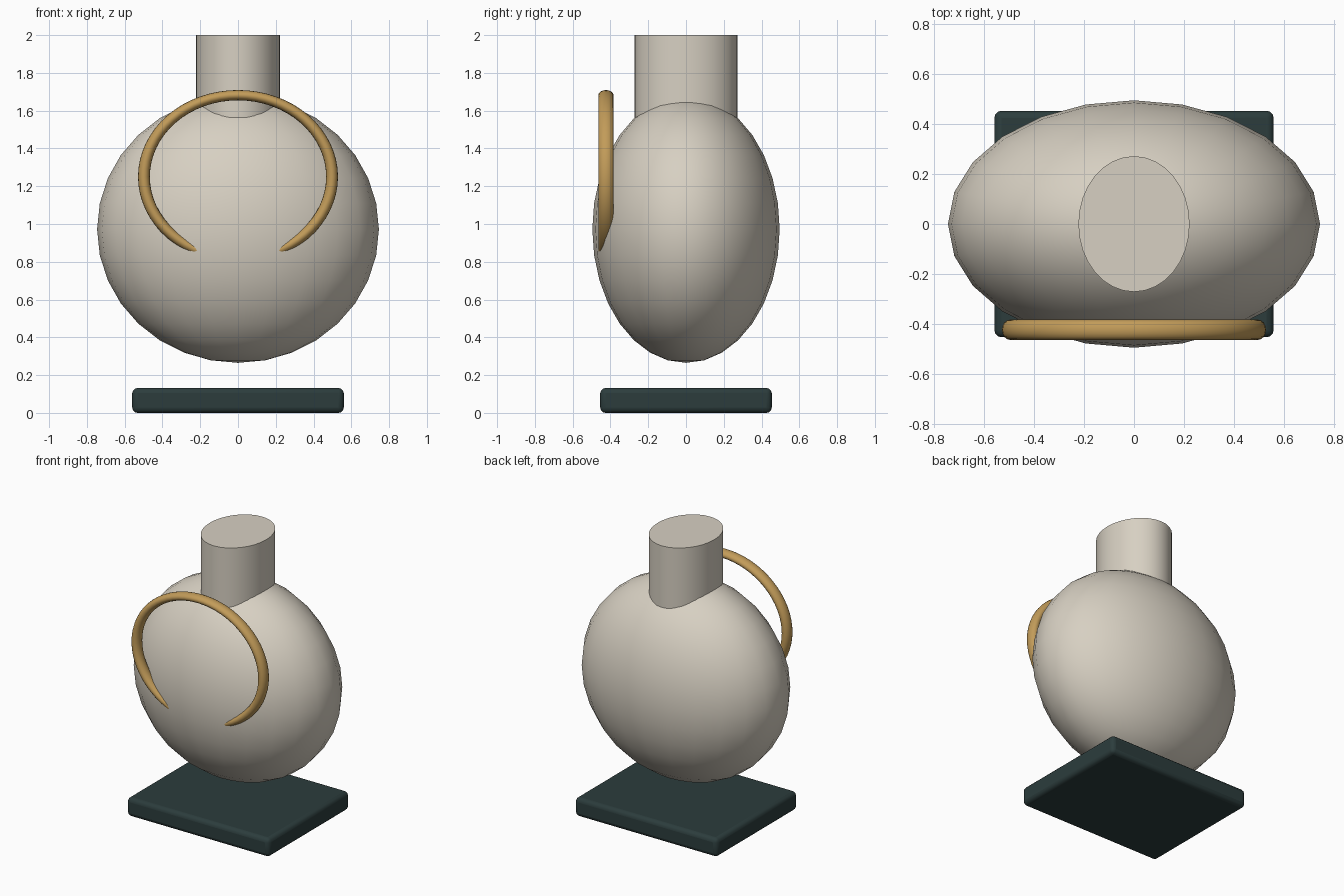
import bpy
import math

if "Cube" in bpy.data.objects:
    bpy.data.objects.remove(bpy.data.objects["Cube"])


def material(name, rgb):
    m = bpy.data.materials.new(name)
    m.diffuse_color = (*rgb, 1.0)
    m.use_nodes = True
    m.node_tree.nodes["Principled BSDF"].inputs["Base Color"].default_value = m.diffuse_color
    return m


stone = material("warm_stone", (0.68, 0.63, 0.54))
brass = material("brass", (0.54, 0.33, 0.10))
slate = material("dark_slate", (0.025, 0.046, 0.046))


def finish(name, mat, scale, angle=40):
    ob = bpy.context.object
    ob.name = name
    ob.scale = scale
    bpy.ops.object.transform_apply(location=False, rotation=True, scale=True)
    ob.data.materials.append(mat)
    bpy.ops.object.shade_smooth_by_angle(angle=math.radians(angle))
    return ob


# Flattened round body, hovering over the plinth
bpy.ops.mesh.primitive_uv_sphere_add(segments=24, ring_count=16, radius=1,
                                     location=(0, 0, 0.972))
finish("body", stone, (0.746, 0.496, 0.707))

# Oval neck, sunk into the top of the body
bpy.ops.mesh.primitive_cylinder_add(vertices=32, radius=1, depth=1,
                                    location=(0, 0, 1.72))
finish("neck", stone, (0.223, 0.272, 0.56))

# Oval ring on the front, its lower part buried in the body
bpy.ops.mesh.primitive_torus_add(major_segments=64, minor_segments=16,
                                 major_radius=1, minor_radius=0.063,
                                 location=(0, -0.424, 1.25))
ring = bpy.context.object
ring.rotation_euler = (math.radians(90), 0, 0)
finish("front_ring", brass, (0.498, 0.432, 0.64))

# Plinth with softened edges
bpy.ops.mesh.primitive_cube_add(size=1, location=(0, 0, 0.066))
plinth = finish("plinth", slate, (1.12, 0.908, 0.132))
bevel = plinth.modifiers.new("soft_edges", 'BEVEL')
bevel.width = 0.028
bevel.segments = 3
